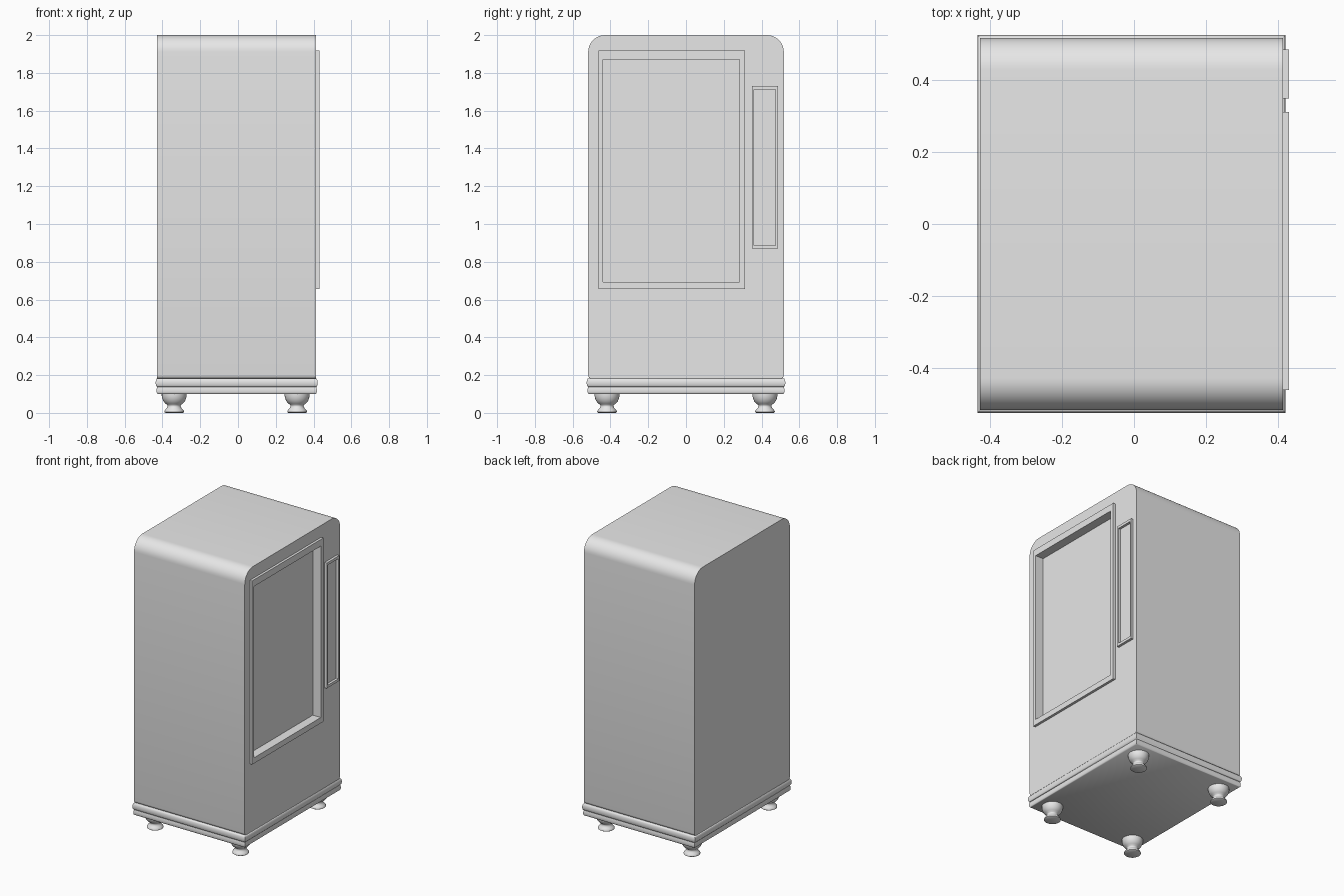
import bpy, bmesh, math

if "Cube" in bpy.data.objects:
    bpy.data.objects.remove(bpy.data.objects["Cube"])

grey = bpy.data.materials.new("plain_grey")
grey.diffuse_color = (0.8, 0.8, 0.8, 1)
grey.use_nodes = True
grey.node_tree.nodes["Principled BSDF"].inputs["Base Color"].default_value = grey.diffuse_color
X0, X1, Y = -0.428, 0.414, 0.518   # cabinet extents
XC = (X0 + X1) / 2


def finish(name, bm, angle=35):
    bmesh.ops.recalc_face_normals(bm, faces=bm.faces)
    me = bpy.data.meshes.new(name)
    bm.to_mesh(me)
    bm.free()
    me.materials.append(grey)
    ob = bpy.data.objects.new(name, me)
    bpy.context.collection.objects.link(ob)
    bpy.ops.object.select_all(action='DESELECT')
    ob.select_set(True)
    bpy.context.view_layer.objects.active = ob
    bpy.ops.object.shade_smooth_by_angle(angle=math.radians(angle))
    return ob


def loft(rings, closed=False):
    """Skin rings of points; cap both ends unless the rings form a closed loop."""
    bm = bmesh.new()
    vs = [[bm.verts.new(p) for p in r] for r in rings]
    n = len(vs[0])
    pairs = list(zip(vs, vs[1:])) + ([(vs[-1], vs[0])] if closed else [])
    for a, b in pairs:
        for i in range(n):
            j = (i + 1) % n
            bm.faces.new((a[i], a[j], b[j], b[i]))
    if not closed:
        bm.faces.new(vs[0])
        bm.faces.new(vs[-1])
    return bm


def rect_yz(x, y0, y1, z0, z1):
    return [(x, y0, z0), (x, y1, z0), (x, y1, z1), (x, y0, z1)]


# Cabinet: side profile with rounded top, extruded across x
prof = []
for cy, cz, r, a0, n in ((Y - .09, 1.91, .09, 0, 10), (-Y + .09, 1.91, .09, 90, 10),
                         (-Y + .02, .20, .02, 180, 4), (Y - .02, .20, .02, 270, 4)):
    for i in range(n + 1):
        a = math.radians(a0 + 90 * i / n)
        prof.append((cy + r * math.cos(a), cz + r * math.sin(a)))
cabinet = finish("cabinet", loft([[(x, y, z) for y, z in prof] for x in (X0, X1)]))

# Window recess cut into the right side
win_in = (-.44, .284, .694, 1.872)
cutter = finish("recess_cutter", loft([rect_yz(x, *win_in) for x in (.37, .5)]))
mod = cabinet.modifiers.new("recess", 'BOOLEAN')
mod.operation, mod.object, mod.solver = 'DIFFERENCE', cutter, 'EXACT'
bpy.context.view_layer.objects.active = cabinet
bpy.ops.object.modifier_apply(modifier="recess")
bpy.data.objects.remove(cutter)


# Raised frames on the right side
def frame(name, outer, inner):
    a, b = X1 - .004, .431
    finish(name, loft([rect_yz(a, *outer), rect_yz(b, *outer),
                       rect_yz(b, *inner), rect_yz(a, *inner)], closed=True))


frame("window_frame", (-.462, .312, .655, 1.918), win_in)
frame("narrow_panel_frame", (.349, .486, .869, 1.731), (.361, .475, .887, 1.713))

# Plinth moulding: half-round bead over a band with a rounded lower edge
steps = [(-.004, .10), (.001, .104), (.003, .112), (.003, .125), (0, .137)]
steps += [(-.002 + .010 * math.sin(math.pi * i / 8), .16 - .023 * math.cos(math.pi * i / 8))
          for i in range(9)]
hx, hy = (X1 - X0) / 2, Y
finish("plinth", loft([[(XC + sx * (hx + o), sy * (hy + o), z)
                        for sx, sy in ((-1, -1), (1, -1), (1, 1), (-1, 1))]
                       for o, z in steps]), 40)

# Turned feet
foot = [(.046, 0), (.052, .004), (.052, .010), (.046, .018), (.038, .027), (.034, .036),
        (.036, .042), (.047, .050), (.057, .062), (.063, .076), (.066, .090), (.066, .104)]
for fx, side in ((-.338, "left"), (.313, "right")):
    for fy, end in ((-.418, "front"), (.418, "back")):
        rings = [[(fx + r * math.cos(k * math.tau / 28), fy + r * math.sin(k * math.tau / 28), z)
                  for k in range(28)] for r, z in foot]
        finish(f"{end}_{side}_foot", loft(rings), 50)
